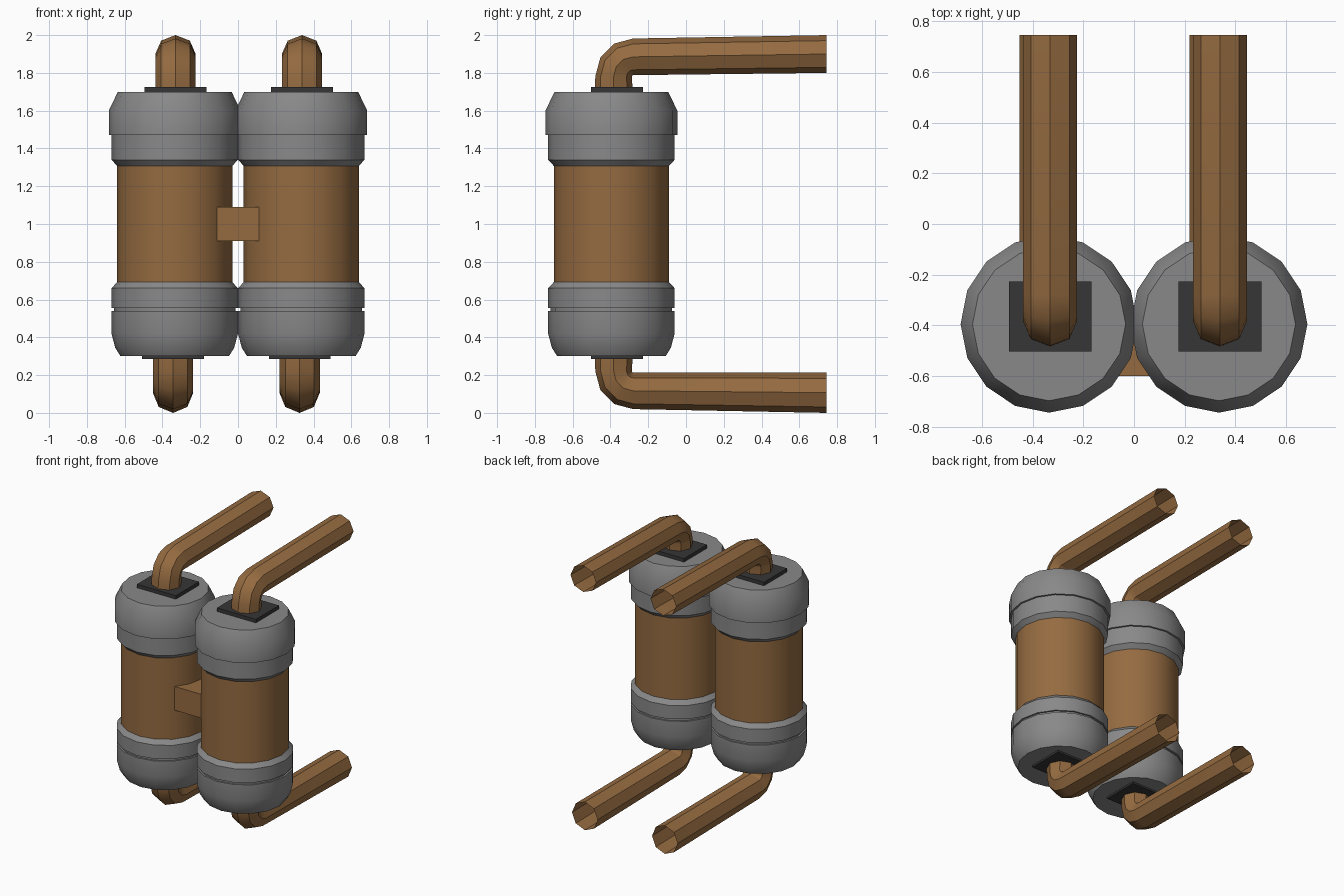
import bpy, bmesh, math
from mathutils import Vector

if "Cube" in bpy.data.objects:
    bpy.data.objects.remove(bpy.data.objects["Cube"])


def material(name, rgb):
    m = bpy.data.materials.new(name)
    m.diffuse_color = (*rgb, 1)
    m.use_nodes = True
    m.node_tree.nodes["Principled BSDF"].inputs["Base Color"].default_value = m.diffuse_color
    return m


BROWN = material("copper brown", (0.30, 0.147, 0.052))
GREY = material("mid grey", (0.25, 0.25, 0.25))
DARK = material("dark grey", (0.037, 0.037, 0.037))
TANK_Y = -0.395


def finish(name, bm, mat):
    bmesh.ops.recalc_face_normals(bm, faces=bm.faces)
    me = bpy.data.meshes.new(name)
    bm.to_mesh(me)
    bm.free()
    me.materials.append(mat)
    ob = bpy.data.objects.new(name, me)
    bpy.context.collection.objects.link(ob)
    bpy.ops.object.select_all(action='DESELECT')
    ob.select_set(True)
    bpy.context.view_layer.objects.active = ob
    bpy.ops.object.shade_smooth_by_angle(angle=math.radians(30))
    return ob


def skin(bm, rings):
    """Join successive rings of vertices with quads."""
    n = len(rings[0])
    for a, b in zip(rings, rings[1:]):
        for i in range(n):
            j = (i + 1) % n
            bm.faces.new((a[i], a[j], b[j], b[i]))


def lathe(name, x, profile, mat, sides=16, caps=True):
    bm = bmesh.new()
    rings = []
    for r, z in profile:
        rings.append([bm.verts.new((x + r * math.cos(2 * math.pi * i / sides),
                                    TANK_Y + r * math.sin(2 * math.pi * i / sides), z))
                      for i in range(sides)])
    skin(bm, rings)
    if caps:
        bm.faces.new(rings[0])
        bm.faces.new(rings[-1])
    return finish(name, bm, mat)


def box(name, lo, hi, mat):
    bm = bmesh.new()
    bmesh.ops.create_cube(bm, size=1)
    for v in bm.verts:
        v.co = Vector([(a + b) / 2 + c * (b - a) for a, b, c in zip(lo, hi, v.co)])
    return finish(name, bm, mat)


def pipe(name, x, z_start, z_bend, z_end, up, r_end):
    """Open eight-sided elbow pipe: vertical stub, 90 degree bend, long run to the back."""
    bend_r, y_bend = 0.103, -0.28
    stations = [(y_bend - bend_r, z_start, 0, 0.1)]
    for k in range(4):
        a = math.radians(30 * k)
        stations.append((y_bend - bend_r * math.cos(a),
                         z_bend + up * bend_r * math.sin(a), a, 0.097))
    stations.append((0.745, z_end, math.pi / 2, r_end))
    bm = bmesh.new()
    rings = []
    for y, z, a, r in stations:
        ring = []
        for i in range(8):
            t = math.pi / 4 * i
            s = r * math.sin(t)          # offset in the plane of the bend
            ring.append(bm.verts.new((x + 0.107 * math.cos(t),
                                      y - s * math.cos(a), z + up * s * math.sin(a))))
        rings.append(ring)
    skin(bm, rings)
    return finish(name, bm, BROWN)


LOWER_CAP = [(0.287, 0.30), (0.315, 0.345), (0.335, 0.42), (0.335, 0.54), (0.322, 0.54),
             (0.322, 0.556), (0.335, 0.556), (0.335, 0.66), (0.305, 0.692)]
UPPER_CAP = [(0.305, 1.308), (0.335, 1.34), (0.335, 1.47), (0.349, 1.47),
             (0.349, 1.60), (0.302, 1.698)]

for side, s in (("left", -1), ("right", 1)):
    x = s * 0.335
    # tank body and end caps
    lathe(side + "_tank_body", x, [(0.305, 0.68), (0.305, 1.32)], BROWN, caps=False)
    lathe(side + "_lower_cap", x, LOWER_CAP, GREY)
    lathe(side + "_upper_cap", x, UPPER_CAP, GREY)
    # square flanges and elbow pipes, slightly shifted sideways at each end
    xt, xb = x + 0.004, x - 0.009
    box(side + "_upper_flange", (xt - 0.163, -0.503, 1.69), (xt + 0.163, -0.227, 1.725), DARK)
    box(side + "_lower_flange", (xb - 0.163, -0.503, 0.286), (xb + 0.163, -0.227, 0.31), DARK)
    pipe(side + "_upper_pipe", xt, 1.70, 1.782, 1.90, 1, 0.1)
    pipe(side + "_lower_pipe", xb, 0.30, 0.22, 0.107, -1, 0.107)

# block joining the two tanks
box("connector_block", (-0.113, -0.60, 0.91), (0.113, -0.40, 1.09), BROWN)
